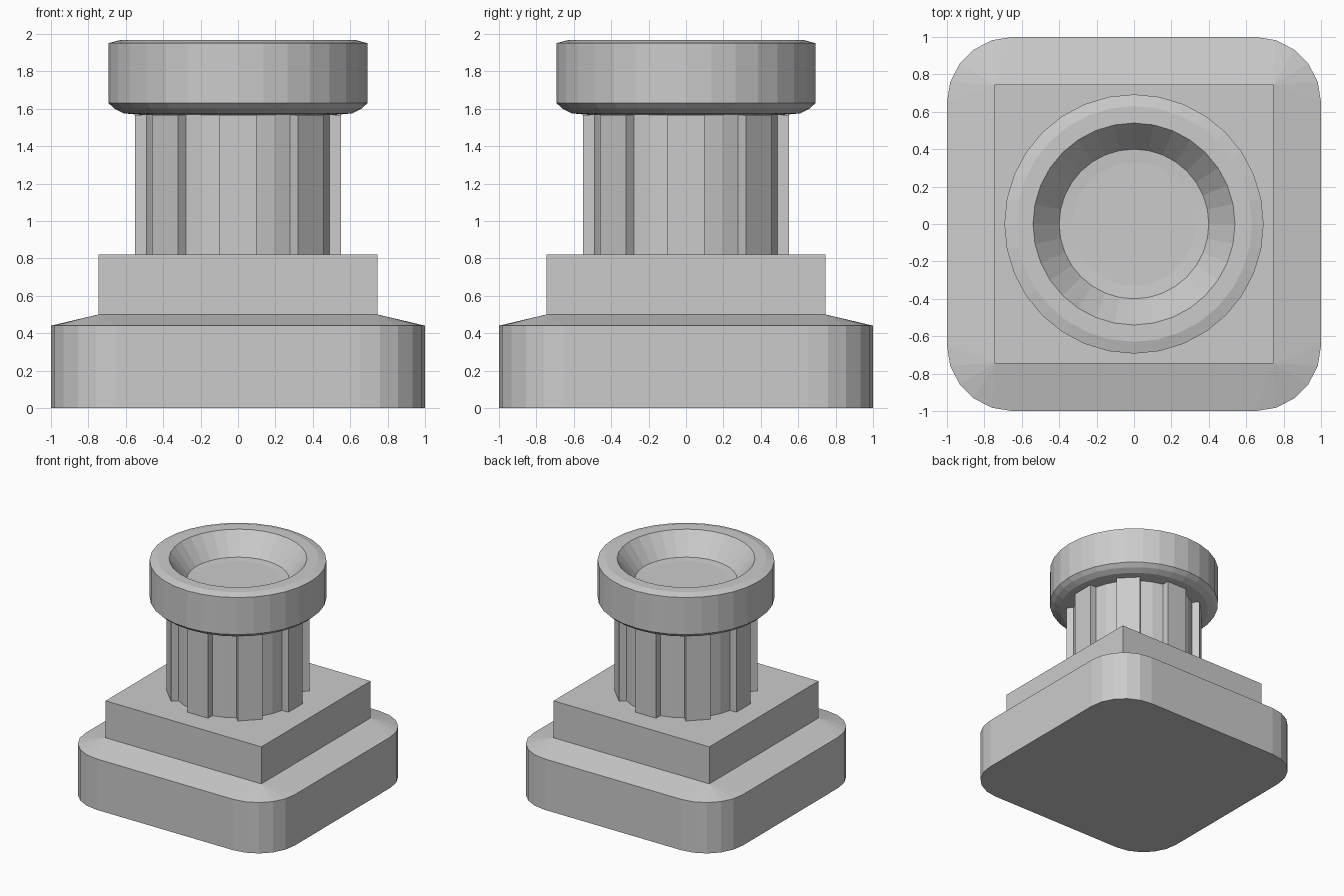
import bpy, bmesh
from math import sin, cos, pi, radians

cube = bpy.data.objects.get("Cube")
if cube:
    bpy.data.objects.remove(cube, do_unlink=True)

# One plain stone colour for the whole model
STONE = (0.6, 0.6, 0.6, 1.0)
stone = bpy.data.materials.new("stone_grey")
stone.use_nodes = True
stone.diffuse_color = STONE
bsdf = next(n for n in stone.node_tree.nodes if n.type == 'BSDF_PRINCIPLED')
bsdf.inputs["Base Color"].default_value = STONE


def finish(name, bm):
    """Clean the mesh up and link it as a named object."""
    bmesh.ops.remove_doubles(bm, verts=bm.verts, dist=0.0001)
    bmesh.ops.recalc_face_normals(bm, faces=bm.faces)
    mesh = bpy.data.meshes.new(name)
    bm.to_mesh(mesh)
    bm.free()
    mesh.materials.append(stone)
    obj = bpy.data.objects.new(name, mesh)
    bpy.context.collection.objects.link(obj)
    return obj


def ring(bm, outline, z):
    return [bm.verts.new((x, y, z)) for x, y in outline]


def bridge(bm, low, high):
    n = len(low)
    for i in range(n):
        j = (i + 1) % n
        bm.faces.new((low[i], low[j], high[j], high[i]))


def prism(name, outline, z0, z1):
    bm = bmesh.new()
    low, high = ring(bm, outline, z0), ring(bm, outline, z1)
    bridge(bm, low, high)
    bm.faces.new(low)
    bm.faces.new(high)
    return finish(name, bm)


def turned(name, profile, sides):
    """Closed solid turned around z from (radius, height) points."""
    bm = bmesh.new()
    rings = [ring(bm, [(r * cos(2 * pi * i / sides), r * sin(2 * pi * i / sides))
                       for i in range(sides)], z) for r, z in profile]
    for low, high in zip(rings, rings[1:]):
        bridge(bm, low, high)
    bm.faces.new(rings[0])
    bm.faces.new(rings[-1])
    return finish(name, bm)


# Rounded plinth whose top slopes up to the square block
CORNER, STEPS, BLOCK = 0.35, 5, 0.745
signs = [(1, 1), (-1, 1), (-1, -1), (1, -1)]
outline = []
for k, (sx, sy) in enumerate(signs):
    for s in range(STEPS + 1):
        a = pi / 2 * (k + s / STEPS)
        outline.append((sx * (1 - CORNER) + CORNER * cos(a),
                        sy * (1 - CORNER) + CORNER * sin(a)))
bm = bmesh.new()
bottom, rim = ring(bm, outline, 0), ring(bm, outline, 0.44)
inner = ring(bm, [(sx * BLOCK, sy * BLOCK) for sx, sy in signs], 0.5)
bridge(bm, bottom, rim)
bm.faces.new(bottom)
bm.faces.new(inner)
for k in range(4):
    first = k * (STEPS + 1)
    for s in range(first, first + STEPS):
        bm.faces.new((rim[s], rim[s + 1], inner[k]))
    last = first + STEPS
    bm.faces.new((rim[last], rim[(last + 1) % len(rim)], inner[(k + 1) % 4], inner[k]))
finish("rounded_plinth", bm)

# Square block
prism("square_block", [(sx * BLOCK, sy * BLOCK) for sx, sy in signs], 0.5, 0.82)

# Column with eight flat ribs and two-facet grooves between them
CORE, RIB, HALF = 0.5, 0.55, 0.098
outline = []
for k in range(8):
    c, s = cos(k * pi / 4), sin(k * pi / 4)
    groove = pi / 8
    for u, v in ((0.49, -HALF), (RIB, -HALF), (RIB, HALF), (0.49, HALF),
                 (CORE * cos(groove), CORE * sin(groove))):
        outline.append((u * c - v * s, u * s + v * c))
prism("ribbed_column", outline, 0.82, 1.565)

# Round capital with softened edges and a dished top
turned("dished_capital", [
    (0.5, 1.565), (0.61, 1.575), (0.66, 1.6), (0.693, 1.63),
    (0.693, 1.95), (0.63, 1.967), (0.54, 1.967), (0.4, 1.79), (0.33, 1.785),
], 32)
